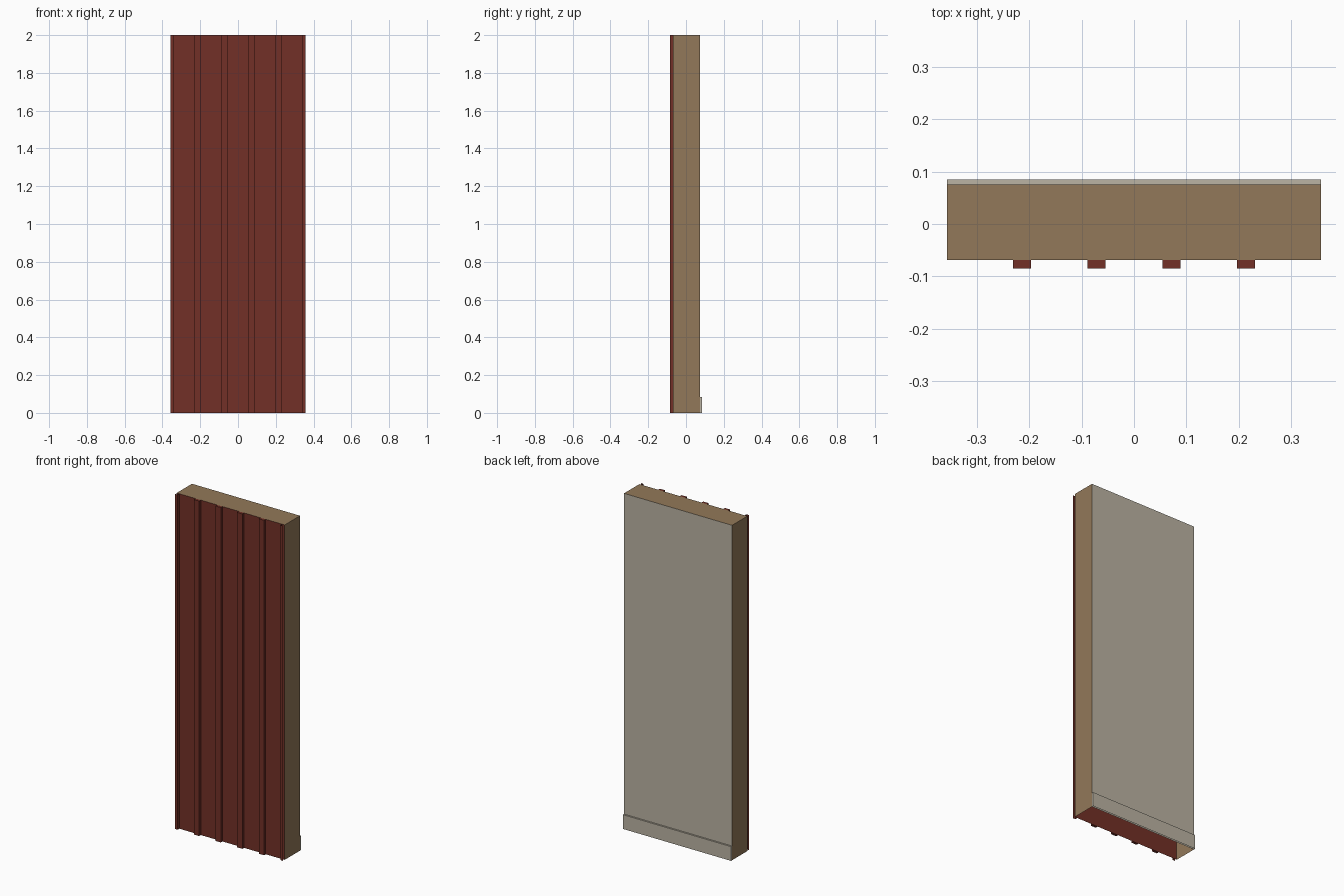
import bpy, bmesh

if "Cube" in bpy.data.objects:
    bpy.data.objects.remove(bpy.data.objects["Cube"], do_unlink=True)


def material(name, rgb):
    m = bpy.data.materials.new(name)
    m.use_nodes = True
    m.diffuse_color = (*rgb, 1)
    m.node_tree.nodes["Principled BSDF"].inputs["Base Color"].default_value = (*rgb, 1)
    return m


RED = material("barn red", (0.17, 0.03, 0.02))
TAN = material("raw wood tan", (0.29, 0.19, 0.10))
GREY = material("plaster grey", (0.50, 0.455, 0.37))

# Outward direction of each box side
SIDES = {"left": (1, 0, 0), "right": (-1, 0, 0), "back": (0, 1, 0),
         "front": (0, -1, 0), "top": (0, 0, 1), "bottom": (0, 0, -1)}


def box(name, xs, ys, zs, mats, default=RED, skip=()):
    """Box between the given limits, coloured by side, with skipped sides left open."""
    bm = bmesh.new()
    bmesh.ops.create_cube(bm, size=1)
    bm.normal_update()
    slots = list(dict.fromkeys([default, *mats.values()]))
    doomed = []
    for f in bm.faces:
        side = max(SIDES, key=lambda s: sum(a * b for a, b in zip(f.normal, SIDES[s])))
        f.material_index = slots.index(mats.get(side, default))
        if side in skip:
            doomed.append(f)
    bmesh.ops.delete(bm, geom=doomed, context="FACES")
    for v in bm.verts:
        for i, (low, high) in enumerate((xs, ys, zs)):
            v.co[i] = high if v.co[i] > 0 else low
    mesh = bpy.data.meshes.new(name)
    bm.to_mesh(mesh)
    bm.free()
    for m in slots:
        mesh.materials.append(m)
    obj = bpy.data.objects.new(name, mesh)
    bpy.context.collection.objects.link(obj)
    return obj


HALF, HEIGHT = 0.357, 2.0
FRONT, BACK, DEPTH = -0.069, 0.075, 0.016
PITCH = 2 * HALF / 5
BATTEN = 0.0172  # half width of a batten

# Wall panel, open underneath
box("wall_panel", (-HALF, HALF), (FRONT, BACK), (0, HEIGHT),
    {"front": RED, "back": GREY}, default=TAN, skip=("bottom",))

# Whole battens on the siding
for i in range(4):
    x = (i - 1.5) * PITCH
    box(f"batten_{i + 1}", (x - BATTEN, x + BATTEN), (FRONT - DEPTH, FRONT),
        (0, HEIGHT), {}, skip=("back",))

# Half battens at the panel joints, open where the next panel meets
for name, sign in (("left", 1), ("right", -1)):
    xs = sorted((sign * HALF, sign * (HALF - BATTEN)))
    box(f"{name}_half_batten", xs, (FRONT - DEPTH, FRONT), (0, HEIGHT), {},
        skip=("back", "top", "bottom", name))

# Skirting board on the inner side
box("skirting_board", (-HALF, HALF), (BACK, 0.085), (0, 0.085), {},
    default=GREY, skip=("front", "bottom"))
